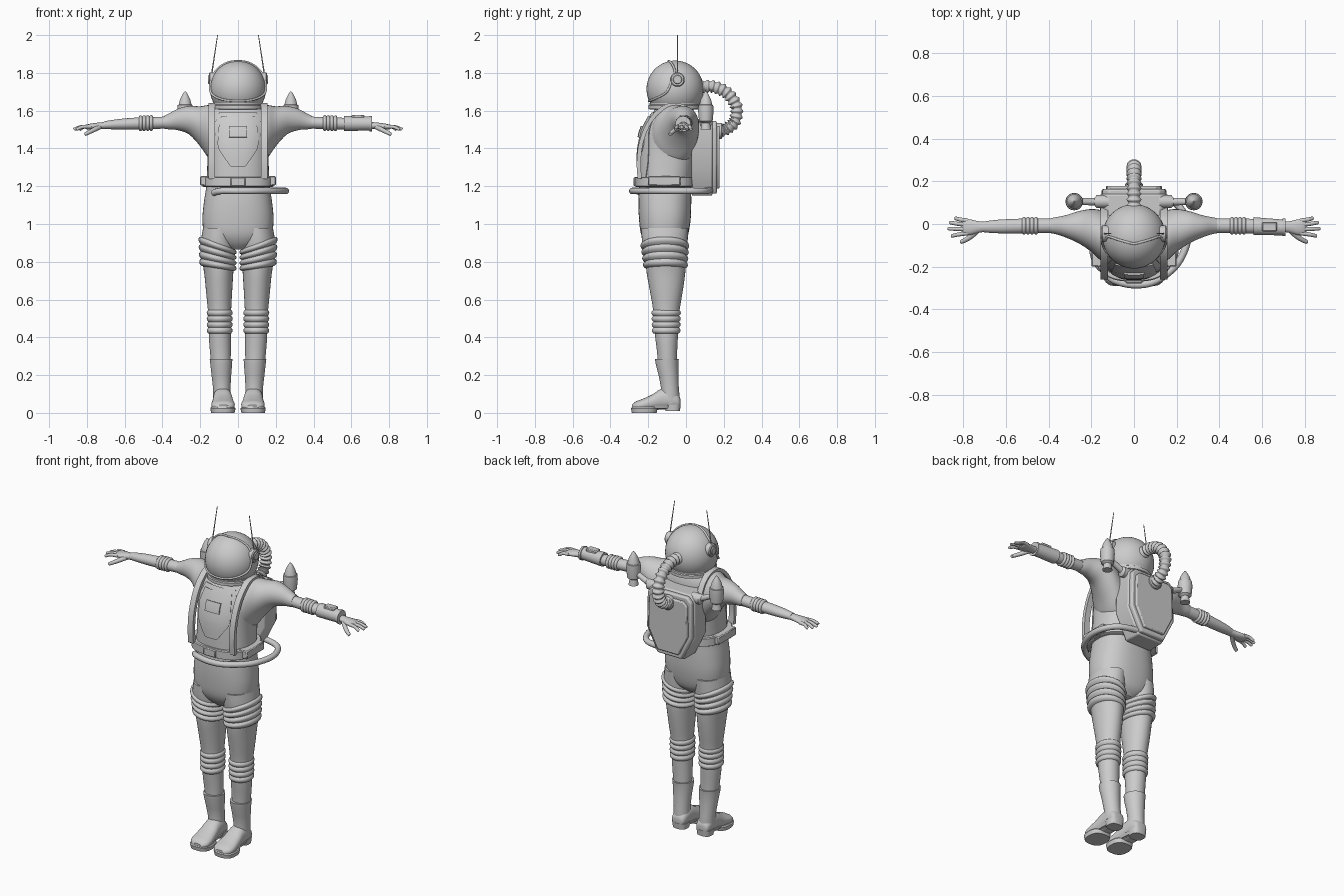
import bpy, bmesh, math
from mathutils import Vector


def finish(name, bm, mirror=False, angle=35):
    bmesh.ops.recalc_face_normals(bm, faces=bm.faces)
    me = bpy.data.meshes.new(name)
    bm.to_mesh(me)
    bm.free()
    me.polygons.foreach_set("use_smooth", [True] * len(me.polygons))
    me.set_sharp_from_angle(angle=math.radians(angle))
    ob = bpy.data.objects.new(name, me)
    bpy.context.collection.objects.link(ob)
    if mirror:
        ob.modifiers.new("mirror", "MIRROR").use_mirror_merge = False
    return ob


def spline(pts, k):
    """Catmull-Rom through tuples of any length."""
    if k < 2:
        return [tuple(p) for p in pts]
    out = []
    for i in range(len(pts) - 1):
        a, b, c, d = pts[max(i - 1, 0)], pts[i], pts[i + 1], pts[min(i + 2, len(pts) - 1)]
        for j in range(k):
            t = j / k
            out.append(tuple(q + t / 2 * (r - p + t * (2 * p - 5 * q + 4 * r - s + t * (3 * (q - r) + s - p)))
                             for p, q, r, s in zip(a, b, c, d)))
    return out + [tuple(pts[-1])]


def skin(name, rings, mirror=False, angle=35):
    bm = bmesh.new()
    rows = [[bm.verts.new(p) for p in ring] for ring in rings]
    n = len(rows[0])
    for a, b in zip(rows, rows[1:]):
        for i in range(n):
            bm.faces.new((a[i], a[(i + 1) % n], b[(i + 1) % n], b[i]))
    bm.faces.new(rows[0])
    bm.faces.new(rows[-1])
    return finish(name, bm, mirror, angle)


def loft(name, axis, secs, mirror=False, k=1, power=2, n=32, angle=35):
    """Sections: (position, centre a, centre b, radius a, radius b, shear)."""
    rings = []
    for s in spline(secs, k):
        p, a, b, ra, rb = s[:5]
        shear = s[5] if len(s) > 5 else 0
        ring = []
        for i in range(n):
            t = math.tau * i / n
            c, d = math.cos(t), math.sin(t)
            u = math.copysign(abs(c) ** (2 / power), c) * ra
            v = math.copysign(abs(d) ** (2 / power), d) * rb
            q = p + shear * u
            ring.append({"x": (q, a + u, b + v), "y": (a + u, q, b + v), "z": (a + u, b + v, q)}[axis])
        rings.append(ring)
    return skin(name, rings, mirror, angle)


def bellows(name, axis, start, end, ribs, depth, mirror=True):
    secs, m = [], ribs * 4
    for i in range(m + 1):
        s = [a + (b - a) * i / m for a, b in zip(start, end)]
        f = 1 + depth * (0, .8, 1, .8)[i % 4]
        s[3] *= f
        s[4] *= f
        secs.append(s)
    return loft(name, axis, secs, mirror, angle=60)


def tube(name, pts, radius, ref, mirror=False, k=6, n=12):
    """Round tube; radius is a function of 0..1 along the path."""
    path = [Vector(p) for p in spline(pts, k)]
    ref, rings, m = Vector(ref), [], len(path) - 1
    for i, p in enumerate(path):
        t = (path[min(i + 1, m)] - path[max(i - 1, 0)]).normalized()
        u = t.cross(ref).normalized()
        v = t.cross(u)
        r = radius(i / m)
        rings.append([p + r * (math.cos(math.tau * j / n) * u + math.sin(math.tau * j / n) * v) for j in range(n)])
    return skin(name, rings, mirror, 60)


def slab(name, outline, y0, y1, bevel):
    """Symmetric xz half outline extruded along y."""
    pts = outline + [(-x, z) for x, z in reversed(outline)]
    ob = skin(name, [[(x, y, z) for x, z in pts] for y in (y0, y1)], angle=30)
    m = ob.modifiers.new("bevel", "BEVEL")
    m.width, m.segments = bevel, 2
    return ob


def box(name, lo, hi, mirror=False):
    x0, y0, z0 = lo
    x1, y1, z1 = hi
    ob = skin(name, [[(x0, y0, z), (x1, y0, z), (x1, y1, z), (x0, y1, z)] for z in (z0, z1)], mirror)
    ob.modifiers.new("bevel", "BEVEL").width = .005
    return ob


# torso and pelvis
TORSO = [(.865, 0, -.11, .05, .07), (.90, 0, -.11, .13, .105), (.95, 0, -.113, .178, .126), (1.03, 0, -.112, .188, .137),
         (1.12, 0, -.112, .18, .14), (1.2, 0, -.11, .168, .138), (1.3, 0, -.103, .163, .144), (1.4, 0, -.095, .162, .148),
         (1.5, 0, -.083, .172, .14), (1.57, 0, -.068, .165, .118), (1.61, 0, -.063, .14, .10), (1.64, 0, -.06, .115, .09)]
loft("torso", "z", TORSO, k=4, power=2.4, n=48)


def front_y(x, z):
    s = spline(TORSO, 8)
    c = min(s, key=lambda q: abs(q[0] - z))
    return c[2] - c[4] * max(0, 1 - min(1, abs(x) / c[3]) ** 2.4) ** (1 / 2.4)


def plate(name, rows, offset, thick):
    """Panel wrapped on the chest from (z, half width) rows."""
    bm = bmesh.new()
    grid = []
    for z, w in rows:
        grid.append([bm.verts.new((w * i / 8, front_y(w * i / 8, z) - offset, z)) for i in range(-8, 9)])
    for a, b in zip(grid, grid[1:]):
        for i in range(16):
            bm.faces.new((a[i], a[i + 1], b[i + 1], b[i]))
    bmesh.ops.recalc_face_normals(bm, faces=bm.faces)
    bmesh.ops.solidify(bm, geom=bm.faces[:], thickness=thick)
    return finish(name, bm)


# chest armour, harness and belt
plate("vest_panel", [(1.25, .13), (1.32, .135), (1.4, .135), (1.48, .13), (1.54, .12), (1.59, .1)], .007, .014)
plate("chest_plate", [(1.305, .04), (1.34, .065), (1.39, .1), (1.42, .108), (1.5, .105), (1.57, .09)], .016, .014)
plate("chest_control", [(1.46, .048), (1.49, .048), (1.52, .048)], .024, .014)
strap = spline([(-.245, 1.24), (-.25, 1.33), (-.235, 1.44), (-.19, 1.545), (-.12, 1.615), (-.05, 1.63), (.02, 1.6), (.07, 1.52)], 5)
rings = []
for i, (y, z) in enumerate(strap):
    a, b = strap[max(i - 1, 0)], strap[min(i + 1, len(strap) - 1)]
    t = Vector((b[0] - a[0], b[1] - a[1])).normalized() * .011
    rings.append([(x, y + s * t.y, z - s * t.x) for x, s in ((.122, 1), (.157, 1), (.157, -1), (.122, -1))])
skin("shoulder_strap", rings, True)
loft("belt", "z", [(1.197, 0, -.11, .183, .155), (1.2, 0, -.11, .187, .16), (1.245, 0, -.11, .187, .16), (1.25, 0, -.11, .183, .155)],
     power=2.7, n=48)
box("belt_pouch", (.13, -.2, 1.203), (.2, -.03, 1.253), True)
box("belt_buckle", (-.04, -.278, 1.2), (.04, -.25, 1.248))
tube("waist_hose", [(-.13, -.23, 1.165), (-.09, -.265, 1.175), (0, -.285, 1.175), (.1, -.268, 1.175), (.2, -.19, 1.175),
                    (.25, -.08, 1.175), (.245, .02, 1.175), (.19, .1, 1.175), (.07, .13, 1.18)], lambda t: .017, (0, 0, 1))

# helmet
C, R = Vector((0, -.058, 1.714)), .151
loft("helmet", "z", [(C.z + R * math.sin(a), 0, C.y, R * .98 * math.cos(a), R * math.cos(a))
                     for a in [math.radians(-38 + 127.8 * i / 20) for i in range(21)]], n=48)
loft("neck_ring", "z", [(1.605, 0, -.06, .125, .128), (1.61, 0, -.06, .136, .139), (1.628, 0, -.06, .136, .139),
                        (1.632, 0, -.06, .13, .133), (1.64, 0, -.06, .13, .133), (1.644, 0, -.06, .12, .123)], n=48)
rim = spline([(0, -.095, 1.87), (.07, -.075, 1.85), (.12, -.06, 1.81), (.14, -.075, 1.76), (.14, -.1, 1.7),
              (.105, -.16, 1.665), (0, -.2, 1.65)], 4)
tube("visor_rim", [C + (Vector(p) - C).normalized() * (R + .001) for p in rim], lambda t: .006, (.3, .9, .2), True, k=1, n=8)
loft("ear_disc", "x", [(.12, -.045, 1.765, .038, .038), (.148, -.045, 1.765, .038, .038), (.153, -.045, 1.765, .033, .033),
                       (.153, -.045, 1.765, .024, .024), (.158, -.045, 1.765, .021, .021)], True)
tube("antenna", [(.146, -.045, 1.73), (.137, -.045, 1.81), (.108, -.045, 2.0)], lambda t: .005 - .003 * t, (0, 1, 0), True, k=1, n=8)

# backpack
PACK = [(.125, 1.555), (.155, 1.525), (.16, 1.30), (.085, 1.15)]


def inset(f):
    return [(x * f, 1.36 + (z - 1.36) * f) for x, z in PACK]


slab("pack_body", PACK, .03, .14, .008)
slab("pack_flange", inset(.95), .13, .163, .008)
slab("pack_cover", inset(.82), .15, .178, .006)
tube("air_hose", [(0, .07, 1.725), (0, .14, 1.727), (0, .215, 1.695), (0, .265, 1.625), (0, .258, 1.545), (0, .21, 1.502), (0, .16, 1.493)],
     lambda t: .030 + .005 * math.cos(t * math.tau * 18), (1, 0, 0), k=24, n=20)
loft("hose_socket", "y", [(.16, 0, 1.493, .042, .042), (.187, 0, 1.493, .042, .042), (.192, 0, 1.493, .036, .036)])
loft("thruster", "z", [(1.5, .28, .105, .028, .028), (1.535, .28, .105, .022, .022), (1.545, .28, .105, .036, .036),
                       (1.6, .28, .105, .041, .041), (1.63, .28, .105, .039, .039), (1.632, .28, .105, .034, .034),
                       (1.66, .28, .105, .027, .027), (1.688, .28, .105, .013, .013), (1.702, .28, .105, .003, .003)], True)
loft("thruster_arm", "x", [(.12, .105, 1.53, .03, .03), (.175, .105, 1.53, .03, .03), (.185, .105, 1.54, .018, .018),
                           (.25, .105, 1.57, .016, .016)], True)

# arms
loft("shoulder", "x", [(.1, -.065, 1.46, .125, .16), (.15, -.055, 1.485, .12, .145), (.2, -.03, 1.517, .1, .106),
                       (.26, -.015, 1.55, .075, .075), (.32, -.011, 1.553, .052, .056), (.365, -.008, 1.543, .04, .042),
                       (.39, -.008, 1.538, .035, .034)], True, k=4)
loft("arm", "x", [(.36, -.008, 1.538, .033, .031), (.46, -.008, 1.534, .034, .032), (.56, -.01, 1.531, .034, .031),
                  (.65, -.012, 1.527, .031, .026), (.71, -.014, 1.523, .024, .02)], True, k=3)
bellows("elbow_rings", "x", (.45, -.008, 1.535, .035, .035), (.525, -.008, 1.533, .035, .035), 4, .2)
loft("wrist_computer", "x", [(.56, -.01, 1.532, .034, .034), (.56, -.01, 1.532, .042, .04), (.695, -.016, 1.532, .037, .037),
                             (.697, -.016, 1.532, .041, .041), (.71, -.016, 1.53, .041, .041), (.71, -.016, 1.53, .025, .025)])
box("wrist_screen", (.60, -.035, 1.555), (.67, .01, 1.578))
loft("palm", "x", [(.69, -.014, 1.523, .024, .02), (.725, -.014, 1.52, .026, .018), (.765, -.015, 1.517, .036, .017),
                   (.795, -.014, 1.514, .038, .014), (.808, -.014, 1.512, .03, .008)], True, k=3, n=20)
for i, (y0, y1, x1) in enumerate([(.016, .026, .84), (-.004, .006, .863), (-.024, -.022, .87), (-.043, -.055, .855)]):
    tube("finger_%d" % (i + 1), [(.78, y0, 1.516), ((.79 + x1) / 2, (y0 + y1) / 2, 1.514), (x1 - .006, y1, 1.503), (x1, y1, 1.5)],
         lambda t: .0105 - .003 * t if t < .99 else .003, (0, 0, 1), True, k=4)
tube("thumb", [(.73, -.025, 1.515), (.76, -.055, 1.5), (.79, -.075, 1.485), (.808, -.083, 1.476), (.812, -.084, 1.474)],
     lambda t: .014 - .006 * t if t < .99 else .003, (0, 0, 1), True, k=4)

# legs
loft("leg", "z", [(.98, .1, -.112, .085, .125), (.9, .105, -.112, .092, .12), (.82, .105, -.108, .087, .108), (.74, .102, -.106, .077, .102),
                  (.64, .1, -.104, .069, .086), (.55, .098, -.104, .062, .071), (.48, .097, -.105, .059, .066),
                  (.4, .096, -.103, .058, .06), (.32, .093, -.1, .055, .053), (.24, .09, -.098, .05, .05)], True, k=3)
bellows("thigh_rings", "z", (.9, .109, -.113, .09, .116, .36), (.765, .106, -.108, .087, .104, .15), 4, .13)
bellows("knee_rings", "z", (.545, .097, -.105, .061, .069), (.42, .097, -.105, .06, .067), 4, .13)

# boots
loft("boot_shaft", "z", [(.285, .09, -.101, .05, .05), (.285, .09, -.101, .06, .063), (.262, .089, -.101, .058, .06),
                         (.2, .088, -.093, .052, .052), (.13, .086, -.085, .046, .047), (.08, .084, -.085, .047, .052), (.05, .083, -.083, .045, .05)],
     True)
loft("boot_foot", "y", [(-.03, .082, .055, .025, .02), (-.04, .082, .06, .04, .035), (-.08, .082, .075, .048, .055), (-.13, .081, .073, .05, .055),
                        (-.18, .08, .055, .056, .042), (-.23, .079, .042, .062, .032), (-.265, .078, .036, .055, .025), (-.285, .077, .03, .03, .013)],
     True, k=3, power=2.3)
loft("boot_sole", "z", [(0, .08, -.221, .062, .066), (.024, .08, -.221, .067, .07), (.03, .08, -.221, .062, .066)], True, power=2.6)
loft("boot_arch", "z", [(.022, .081, -.15, .042, .09), (.038, .081, -.15, .048, .115)], True, power=2.8)
loft("boot_heel", "z", [(.01, .082, -.07, .043, .038), (.045, .082, -.07, .047, .042)], True, power=2.8)
